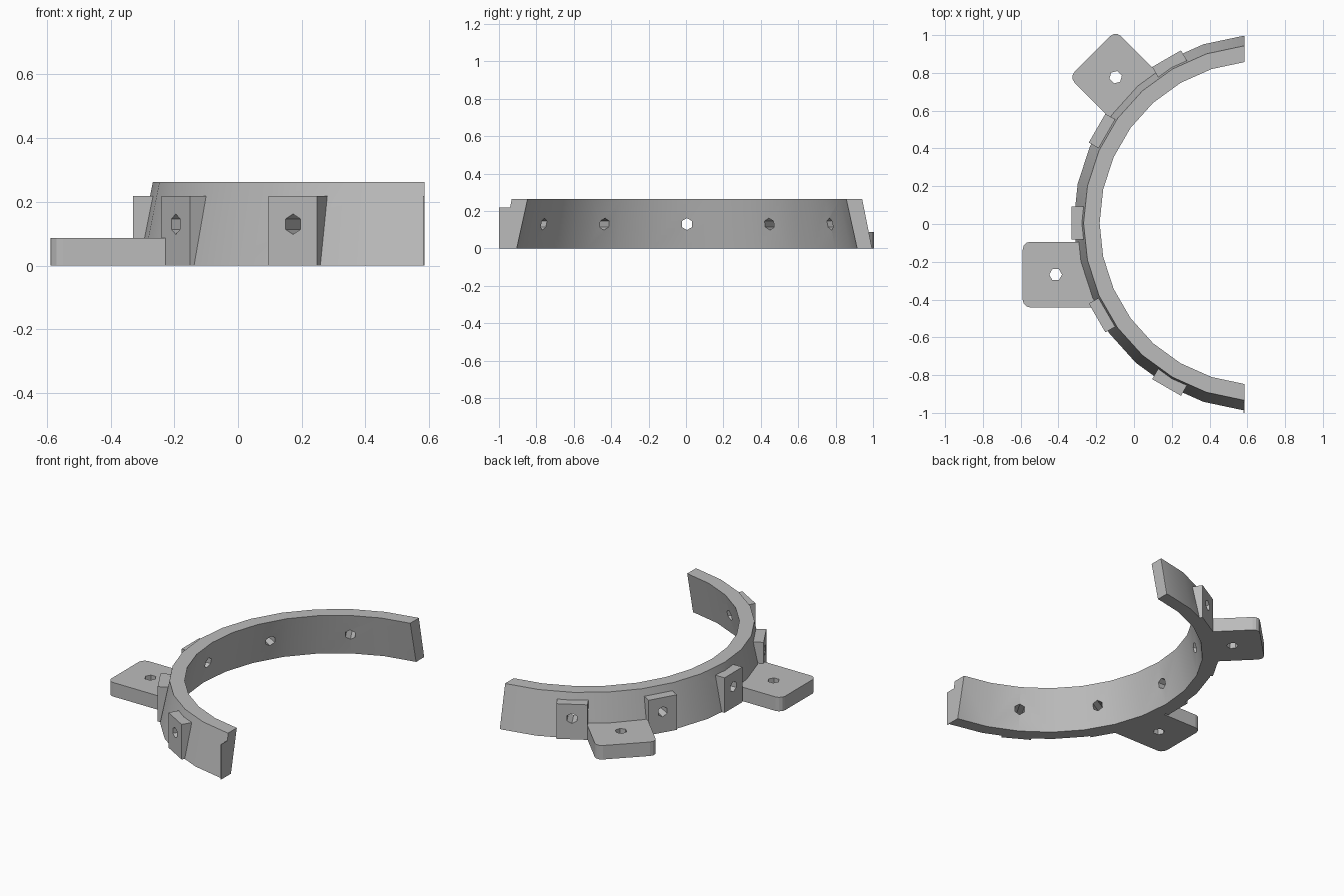
import bpy, bmesh
from math import sin, cos, pi, radians
from mathutils import Matrix, Vector

cube = bpy.data.objects.get("Cube")
if cube:
    bpy.data.objects.remove(cube, do_unlink=True)

CENTRE = Vector((0.675, 0.005, 0))
END_X = 0.585
HEIGHT = 0.263
HOLE_Z = 0.13

grey = bpy.data.materials.new("plain_grey")
grey.use_nodes = True
COLOUR = (0.5, 0.5, 0.5, 1)
grey.diffuse_color = COLOUR
grey.node_tree.nodes["Principled BSDF"].inputs["Base Color"].default_value = COLOUR


def finish(name, bm):
    bmesh.ops.recalc_face_normals(bm, faces=bm.faces)
    mesh = bpy.data.meshes.new(name)
    bm.to_mesh(mesh)
    bm.free()
    obj = bpy.data.objects.new(name, mesh)
    bpy.context.collection.objects.link(obj)
    mesh.materials.append(grey)
    return obj


def prism(bm, outline, height, matrix):
    """Extrude a flat outline upwards, then place it."""
    face = bm.faces.new([bm.verts.new((x, y, 0)) for x, y in outline])
    geom = bmesh.ops.extrude_face_region(bm, geom=[face])["geom"]
    top = [v for v in geom if isinstance(v, bmesh.types.BMVert)]
    bmesh.ops.translate(bm, verts=top, vec=(0, 0, height))
    bmesh.ops.transform(bm, matrix=matrix, verts=list(set(top) | set(face.verts)))


def radial(angle):
    """Frame at the ring centre whose x axis points outwards at the angle."""
    return Matrix.Translation(CENTRE) @ Matrix.Rotation(radians(angle), 4, "Z")


def hexagon(radius):
    return [(radius * cos(k * pi / 3), radius * sin(k * pi / 3)) for k in range(6)]


def cut(obj, cutter):
    mod = obj.modifiers.new("holes", "BOOLEAN")
    mod.operation, mod.solver, mod.object = "DIFFERENCE", "EXACT", cutter
    bpy.context.view_layer.objects.active = obj
    bpy.ops.object.modifier_apply(modifier=mod.name)


# Ring: leaning wall section swept in 12 degree steps, trimmed flat at the ends
bm = bmesh.new()
section = [(0.915, 0), (0.995, 0), (0.942, HEIGHT), (0.857, HEIGHT)]
rows = []
for step in range(17):
    frame = radial(84 + 12 * step)
    rows.append([bm.verts.new(frame @ Vector((r, 0, z))) for r, z in section])
for a, b in zip(rows, rows[1:]):
    for i in range(4):
        j = (i + 1) % 4
        bm.faces.new((a[i], a[j], b[j], b[i]))
bmesh.ops.bisect_plane(bm, geom=bm.verts[:] + bm.edges[:] + bm.faces[:],
                       plane_co=(END_X, 0, 0), plane_no=(1, 0, 0), clear_outer=True)
bmesh.ops.holes_fill(bm, edges=bm.edges[:], sides=0)
ring = finish("ring_wall", bm)

# Radial hole cutters, points upwards
TAB_ANGLES = (120, 150, 180, 210, 240)
bm = bmesh.new()
for angle in TAB_ANGLES:
    lay = Matrix.Translation((0.75, 0, HOLE_Z)) @ Matrix.Rotation(pi / 2, 4, "Y")
    prism(bm, hexagon(0.032), 0.4, radial(angle) @ lay)
radial_cutter = finish("radial_hole_cutter", bm)
radial_cutter.hide_render = True
cut(ring, radial_cutter)

# Flat pads around the outside, one per radial hole
for n, angle in enumerate(TAB_ANGLES):
    bm = bmesh.new()
    w = 0.088
    prism(bm, [(0.93, -w), (1.005, -w), (1.005, w), (0.93, w)], 0.218, radial(angle))
    cut(finish(f"outer_pad_{n + 1}", bm), radial_cutter)

# Sliver of a trimmed pad at the front end
bm = bmesh.new()
prism(bm, [(END_X - 0.004, -1), (END_X, -1), (END_X, -0.93), (END_X - 0.004, -0.93)],
      0.218, Matrix())
finish("trimmed_pad", bm)


# Mounting lugs with rounded outer corners and an upright hole
def lug(name, matrix, inner_low, inner_high):
    half, r = 0.174, 0.04
    outline = [(inner_low, -half)]
    for side, start in ((-1, -90), (1, 0)):
        for k in range(4):
            a = radians(start + 30 * k)
            outline.append((half - r + r * cos(a), side * (half - r) + r * sin(a)))
    outline.append((inner_high, half))
    bm = bmesh.new()
    prism(bm, outline, 0.087, matrix)
    body = finish(name, bm)
    bm = bmesh.new()
    prism(bm, hexagon(0.034), 0.3, matrix @ Matrix.Translation((0, 0, -0.1)))
    cutter = finish("lug_hole_cutter", bm)
    cut(body, cutter)
    bpy.data.objects.remove(cutter, do_unlink=True)


lug("back_lug", radial(135) @ Matrix.Translation((1.092, 0, 0)), -0.172, -0.172)
lug("side_lug", Matrix.Translation((-0.415, -0.268, 0)) @ Matrix.Rotation(pi, 4, "Z"),
    -0.165, -0.245)

bpy.data.objects.remove(radial_cutter, do_unlink=True)

# Smooth the ring faces, keep its rims sharp
bpy.ops.object.select_all(action="DESELECT")
ring.select_set(True)
bpy.context.view_layer.objects.active = ring
bpy.ops.object.shade_smooth_by_angle(angle=radians(30))
